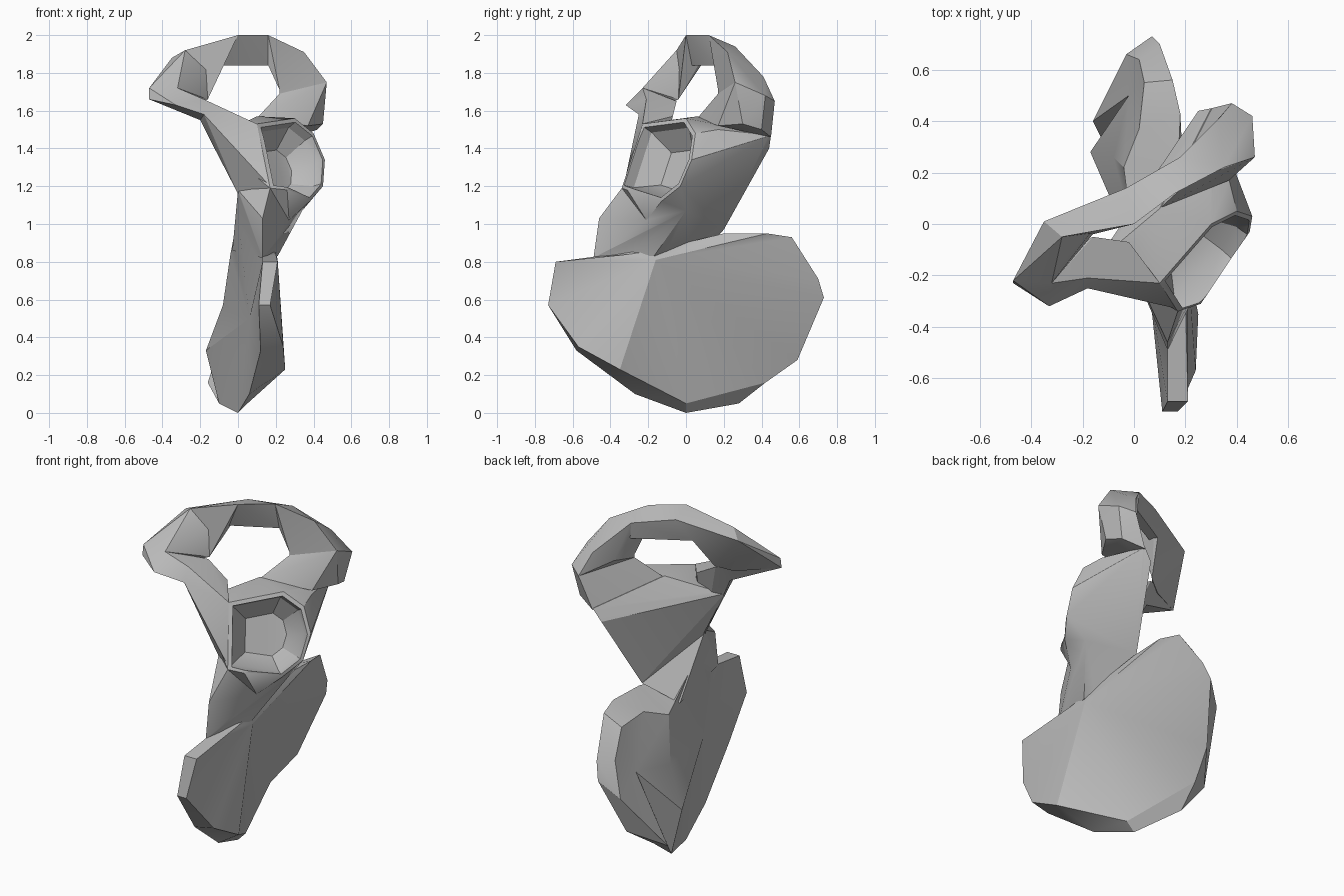
import bpy
import bmesh
from mathutils import Vector

default_cube = bpy.data.objects.get("Cube")
if default_cube:
    bpy.data.objects.remove(default_cube, do_unlink=True)

# One plain grey for the whole bone
grey = bpy.data.materials.new("bone grey")
grey.use_nodes = True
grey.diffuse_color = (0.5, 0.5, 0.5, 1)
grey.node_tree.nodes["Principled BSDF"].inputs["Base Color"].default_value = grey.diffuse_color


def finish(name, bm):
    """Turn a bmesh into a named object with the grey material."""
    bmesh.ops.recalc_face_normals(bm, faces=bm.faces[:])
    mesh = bpy.data.meshes.new(name)
    bm.to_mesh(mesh)
    bm.free()
    mesh.materials.append(grey)
    obj = bpy.data.objects.new(name, mesh)
    bpy.context.collection.objects.link(obj)
    return obj


def hull(name, points):
    """Faceted solid wrapped round a few corner points."""
    bm = bmesh.new()
    verts = [bm.verts.new(p) for p in points]
    bmesh.ops.convex_hull(bm, input=verts)
    loose = [v for v in verts if v.is_valid and not v.link_faces]
    bmesh.ops.delete(bm, geom=loose, context='VERTS')
    return finish(name, bm)


def chain(name, sections):
    """Hulls between neighbouring sections of a bar."""
    return [hull(name, a + b) for a, b in zip(sections, sections[1:])]


def combine(target, part, operation):
    """Merge a part into the target, or carve it out."""
    mod = target.modifiers.new(part.name, 'BOOLEAN')
    mod.operation = operation
    mod.solver = 'EXACT'
    mod.object = part
    bpy.context.view_layer.objects.active = target
    bpy.ops.object.modifier_apply(modifier=mod.name)
    bpy.data.objects.remove(part, do_unlink=True)


def plate(name, rim, ridge, fossa, dent, outer, back):
    """Twisted plate: rim pairs (inner, outer) closed by fans.

    A ridge parts the inner side: rim edges listed in back fan to the dent,
    the others fan to the fossa."""
    bm = bmesh.new()
    inner_rim, outer_rim = ([bm.verts.new(pair[k]) for pair in rim] for k in range(2))
    fossa, dent, outer = (bm.verts.new(p) for p in (fossa, dent, outer))
    for i in range(len(rim)):
        j = (i + 1) % len(rim)
        bm.faces.new((inner_rim[i], inner_rim[j], outer_rim[j], outer_rim[i]))
        bm.faces.new((inner_rim[i], inner_rim[j], dent if i in back else fossa))
        bm.faces.new((outer_rim[i], outer_rim[j], outer))
    crest = [inner_rim[back.start], *(bm.verts.new(p) for p in ridge), inner_rim[back.stop]]
    for a, b in zip(crest, crest[1:]):
        bm.faces.new((a, b, fossa))
        bm.faces.new((a, b, dent))
    return finish(name, bm)


# Broad fan-shaped blade, from its front top corner round the bottom to the waist
blade_rim = [
    ((.13, -.69, .8), (.21, -.69, .8)),
    ((.11, -.73, .57), (.17, -.73, .57)),
    ((.12, -.58, .33), (.24, -.57, .35)),
    ((.06, -.27, .1), (.25, -.35, .23)),
    ((0, 0, 0), (.05, 0, .05)),
    ((-.1, .28, .05), (-.08, .42, .16)),
    ((-.16, .4, .16), (-.02, .59, .28)),
    ((-.03, .66, .5), (.07, .73, .61)),
    ((.02, .64, .71), (.1, .7, .71)),
    ((.04, .55, .87), (.15, .56, .93)),
    ((.02, .37, .9), (.18, .43, .95)),
    ((-.04, .22, .84), (.17, .2, .95)),
    ((0, -.1, 1.05), (.2, -.17, .86)),
    ((.13, -.46, .83), (.2, -.3, .84)),
]
bone = plate("hip_bone", blade_rim, [(-.17, .28, .33), (-.08, .26, .57)],
             (.06, -.25, .5), (-.02, .5, .6), (.21, -.16, .81), range(5, 11))

# Narrow neck between the blade and the socket
waist = hull("waist", [
    (.13, -.49, .82), (.21, -.17, .83), (.15, .2, .97), (-.03, .1, .86),
    (.13, -.46, 1.03), (.17, -.34, 1.19), (0, -.18, 1.18), (.27, -.21, 1.02),
    (.34, 0, 1.07),
])

# Rim of the socket, and the flat wall behind it
socket_rim = [
    (.1, -.23, 1.53), (.3, 0, 1.56), (.4, .05, 1.48), (.46, .03, 1.34),
    (.45, -.03, 1.2), (.38, -.13, 1.12), (.26, -.31, 1.18), (.17, -.34, 1.19),
]
wall = [
    (0, -.16, 1.16), (-.15, -.15, 1.45), (.1, .06, 1.57), (.3, .45, 1.47),
    (.25, .44, 1.4), (.15, .2, .97), (.27, -.21, 1.02), (.37, .17, 1.5),
    (.34, 0, 1.07),
]
body = hull("socket_body", socket_rim + wall)

# Tapering arm from the free tip to the socket
arm = chain("front_arm", [
    [(-.32, -.23, 1.72), (-.47, -.22, 1.72), (-.47, -.23, 1.66), (-.33, -.32, 1.63)],
    [(-.18, -.21, 1.66), (-.16, -.05, 1.65), (-.18, -.25, 1.58), (-.2, -.13, 1.55)],
    [(.1, -.23, 1.53), (-.02, -.07, 1.57), (.17, -.33, 1.2), (0, -.18, 1.16),
     (-.15, -.15, 1.45)],
])

# Loop over the large opening, from the tip round to the back of the body
loop = chain("loop", [
    [(-.47, -.22, 1.72), (-.32, -.23, 1.72), (-.25, -.1, 1.63), (-.47, -.23, 1.66)],
    [(-.28, -.05, 1.92), (-.35, .01, 1.88), (-.15, -.01, 1.83), (-.16, -.04, 1.66)],
    [(0, 0, 2), (-.03, .14, 1.97), (-.14, 0, 1.84), (-.1, .08, 1.84)],
    [(.16, .12, 2), (.18, .26, 1.94), (.16, .16, 1.84), (.2, .25, 1.84)],
    [(.35, .22, 1.91), (.33, .41, 1.78), (.22, .17, 1.71), (.25, .32, 1.72)],
    [(.47, .26, 1.75), (.46, .42, 1.68), (.22, .17, 1.69), (.38, .47, 1.65)],
    [(.45, .3, 1.53), (.42, .4, 1.5), (.3, .45, 1.46), (.1, .06, 1.56), (.37, .17, 1.52)],
])

# Fuse the parts into one skin
for part in [waist, body] + arm + loop:
    combine(bone, part, 'UNION')

# Hollow the socket with a faceted plug that follows its rim
centre = sum((Vector(p) for p in socket_rim), Vector()) / len(socket_rim)
outward = Vector((.69, -.65, .34))


def plug_ring(inset, push):
    return [Vector(p).lerp(centre, inset) + outward * push for p in socket_rim]


plug = hull("socket_cutter", plug_ring(.04, .06) + plug_ring(.14, -.05) + plug_ring(.5, -.15))
combine(bone, plug, 'DIFFERENCE')

# Soft facets with crisp ridges
bpy.ops.object.select_all(action='DESELECT')
bone.select_set(True)
bpy.context.view_layer.objects.active = bone
bpy.ops.object.shade_smooth_by_angle(angle=.5)
